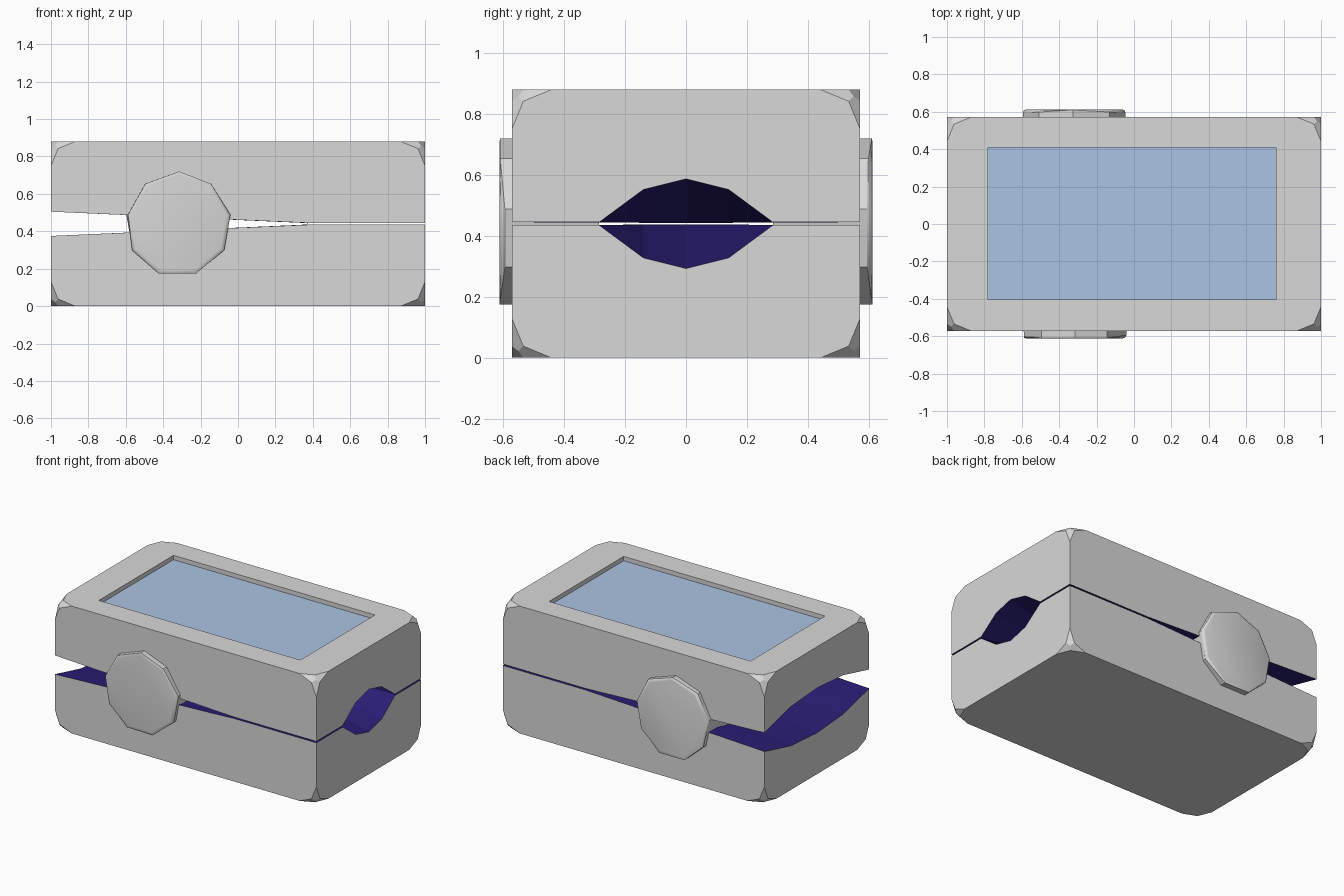
import bpy, bmesh, math
from mathutils import Matrix, Vector

cube = bpy.data.objects.get("Cube")
if cube:
    bpy.data.objects.remove(cube)


def material(name, rgb):
    m = bpy.data.materials.new(name)
    m.use_nodes = True
    m.diffuse_color = (*rgb, 1)
    m.node_tree.nodes["Principled BSDF"].inputs["Base Color"].default_value = (*rgb, 1)
    return m


GREY = material("casing grey", (0.69, 0.69, 0.69))
PURPLE = material("lining purple", (0.023, 0.013, 0.18))
BLUE = material("screen blue", (0.41, 0.55, 0.76))

W, HEIGHT = 0.572, 0.88      # half depth, total height
SCREEN = (-0.78, 0.76, -0.405, 0.41)
RECESS = 0.03


def finish(bm, name, mats):
    mesh = bpy.data.meshes.new(name)
    bm.to_mesh(mesh)
    bm.free()
    for m in mats:
        mesh.materials.append(m)
    ob = bpy.data.objects.new(name, mesh)
    bpy.context.collection.objects.link(ob)
    return ob


def mirrored(half):
    """Complete a (y, z) profile from its outer edge to the middle."""
    return half + [(-y, z) for y, z in reversed(half[:-1])]


def cut_screen(bm):
    """Sink a rectangular window into the outer face."""
    x0, x1, y0, y1 = SCREEN
    def top_faces():
        return [f for f in bm.faces if all(abs(v.co.z - HEIGHT) < 1e-4 for v in f.verts)]
    for co, axis in (((x0, 0, 0), (1, 0, 0)), ((x1, 0, 0), (1, 0, 0)),
                     ((0, y0, 0), (0, 1, 0)), ((0, y1, 0), (0, 1, 0))):
        faces = top_faces()
        geom = faces + list({e for f in faces for e in f.edges}) + list({v for f in faces for v in f.verts})
        bmesh.ops.bisect_plane(bm, geom=geom, plane_co=co, plane_no=axis)
    for f in top_faces():
        c = f.calc_center_median()
        if x0 < c.x < x1 and y0 < c.y < y1:
            bmesh.ops.inset_region(bm, faces=[f], thickness=0, depth=0)
            f.material_index = 2
            for v in f.verts:
                v.co.z = HEIGHT - RECESS
            break


def half_shell(name, upper):
    bm = bmesh.new()
    # Inner surface: small mouth, narrow ridge, wide flared mouth
    rows = [
        (1.0, mirrored([(-W, 0.435), (-0.285, 0.435), (-0.14, 0.328), (0, 0.293)])),
        (0.37, mirrored([(-W, 0.435), (-0.285, 0.436), (-0.14, 0.437), (0, 0.437)])),
        (-1.0, mirrored([(-W, 0.375), (-0.43, 0.34), (-0.285, 0.305), (0, 0.285)])),
    ]
    grid = [[bm.verts.new((x, y, z)) for y, z in prof] for x, prof in rows]
    for a, b in zip(grid, grid[1:]):
        for i in range(len(a) - 1):
            bm.faces.new((a[i], a[i + 1], b[i + 1], b[i])).material_index = 1
    # Outer box
    corner = {(sx, sy): bm.verts.new((sx, sy * W, 0)) for sx in (1, -1) for sy in (1, -1)}
    for sx, row in ((1, grid[0]), (-1, grid[-1])):
        bm.faces.new(row + [corner[sx, 1], corner[sx, -1]])
    for sy, i in ((-1, 0), (1, -1)):
        bm.faces.new([r[i] for r in grid] + [corner[-1, sy], corner[1, sy]])
    bm.faces.new([corner[1, 1], corner[-1, 1], corner[-1, -1], corner[1, -1]])
    # Rounded outer corners
    bmesh.ops.bevel(bm, geom=list(corner.values()), offset=0.13, segments=2,
                    profile=0.5, affect='VERTICES')
    if upper:
        for v in bm.verts:
            v.co.z = HEIGHT - v.co.z
        cut_screen(bm)
    bmesh.ops.recalc_face_normals(bm, faces=bm.faces[:])
    return finish(bm, name, [GREY, PURPLE, BLUE])


def hinge_cap(name, side):
    bm = bmesh.new()
    depth, outer = 0.327, 0.612
    bmesh.ops.create_cone(bm, cap_ends=True, segments=9, radius1=0.281, radius2=0.281, depth=depth)
    # Put one corner at the top and the axis along y
    first = max(bm.verts, key=lambda v: v.co.y).co
    spin = math.pi / 2 - math.atan2(first.y, first.x)
    bm.transform(Matrix.Rotation(math.pi / 2, 4, 'X') @ Matrix.Rotation(spin, 4, 'Z'))
    bm.transform(Matrix.Translation(Vector((-0.32, side * (outer - depth / 2), 0.439))))
    rim = [e for e in bm.edges if all(abs(v.co.y * side - outer) < 1e-4 for v in e.verts)]
    bmesh.ops.bevel(bm, geom=rim, offset=0.018, segments=2, profile=0.5, affect='EDGES')
    bmesh.ops.recalc_face_normals(bm, faces=bm.faces[:])
    bm.normal_update()
    # Soft shading on the outer face and its rounded rim only
    for f in bm.faces:
        f.smooth = f.normal.y * side > 0.1
    return finish(bm, name, [GREY])


half_shell("lower_shell", False)
half_shell("upper_shell", True)
hinge_cap("front_hinge_cap", -1)
hinge_cap("back_hinge_cap", 1)
